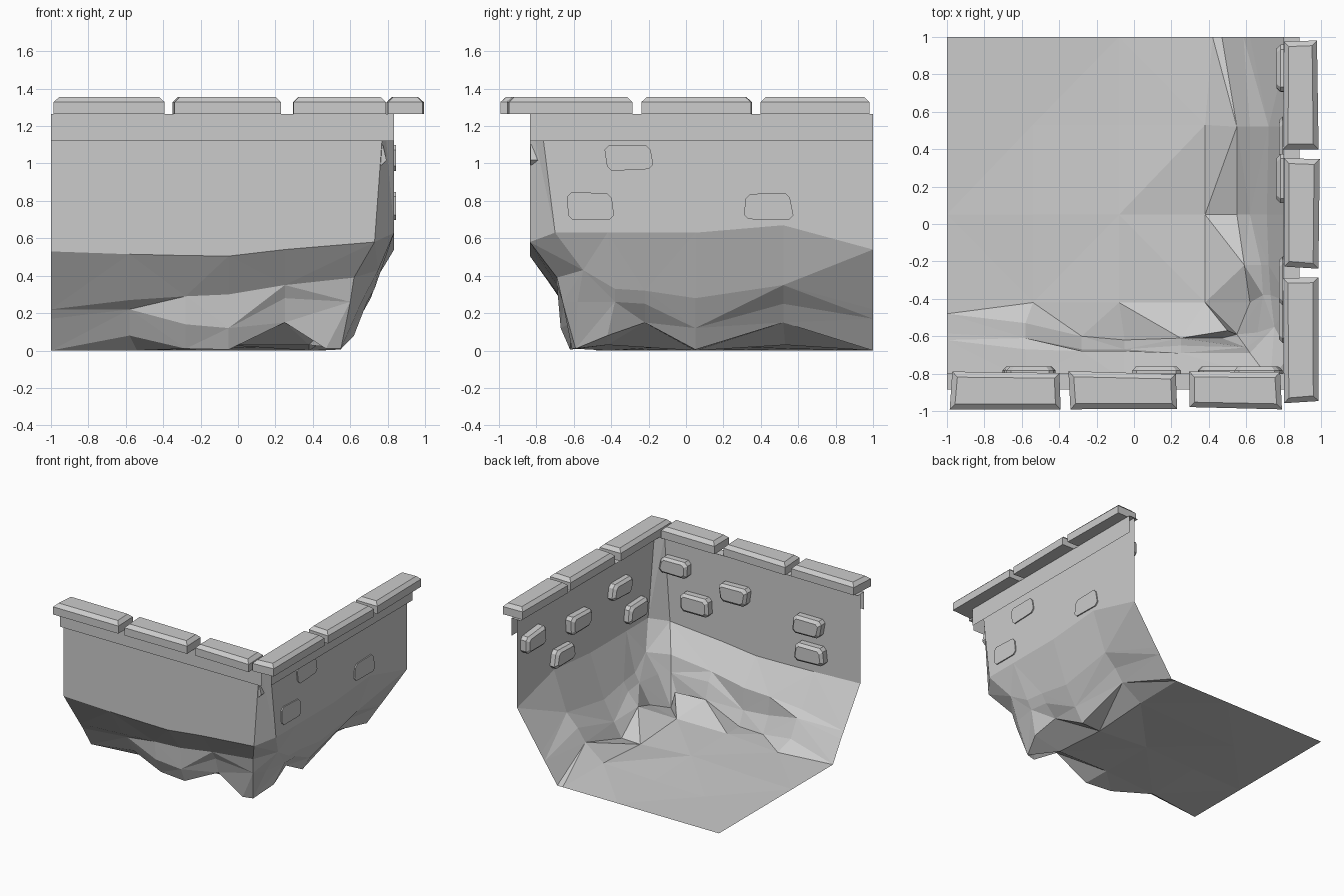
import bpy, random
from mathutils import Vector as V

if "Cube" in bpy.data.objects:
    bpy.data.objects.remove(bpy.data.objects["Cube"])
random.seed(4)

def mesh(name, verts, faces):
    me = bpy.data.meshes.new(name)
    me.from_pydata([tuple(v) for v in verts], [], faces)
    me.update()
    ob = bpy.data.objects.new(name, me)
    bpy.context.collection.objects.link(ob)
    return ob

def sheet(name, rows):
    """Triangulated strip mesh between rows of points, skipping collapsed triangles."""
    index, verts, faces = {}, [], []
    def vid(p):
        k = tuple(round(c, 4) for c in p)
        if k not in index:
            index[k] = len(verts)
            verts.append(k)
        return index[k]
    for j in range(len(rows) - 1):
        for i in range(len(rows[j]) - 1):
            a, b = vid(rows[j][i]), vid(rows[j][i + 1])
            c, d = vid(rows[j + 1][i + 1]), vid(rows[j + 1][i])
            tris = ((a, b, c), (a, c, d)) if (i + j) % 2 else ((a, b, d), (b, c, d))
            faces += [t for t in tris if len(set(t)) == 3]
    return mesh(name, verts, faces)

def block(name, origin, u, v, w, h, depth, inset, cut=0.0, jitter=0.01):
    """Chamfered stone: base outline w x h, raised along u x v, with inset top."""
    origin, u, v = V(origin), V(u), V(v)
    n = u.cross(v)
    base = []
    for sx, sy in ((-1, -1), (1, -1), (1, 1), (-1, 1)):
        x = sx * w / 2 + random.uniform(-jitter, jitter)
        y = sy * h / 2 + random.uniform(-jitter, jitter)
        if cut:
            p, q = (x - sx * cut, y), (x, y - sy * cut)
            base += [p, q] if sx * sy < 0 else [q, p]
        else:
            base.append((x, y))
    k, verts = len(base), []
    for z, s in ((0, 0), (depth * 0.7, 0), (depth, inset)):
        for x, y in base:
            x *= 1 - 2 * s / w
            y *= 1 - 2 * s / h
            verts.append(origin + u * x + v * y + n * z)
    faces = [tuple(range(k))[::-1], tuple(range(2 * k, 3 * k))]
    for r in (0, k):
        faces += [(r + i, r + (i + 1) % k, r + k + (i + 1) % k, r + k + i) for i in range(k)]
    return mesh(name, verts, faces)

W, TOP = 0.835, 1.265

# Rock slope stations: wall rim height, then (distance, height) down to the floor
front = [
    (-1.0, .53, (-.62, .22), (-.585, .17), (-.48, 0)),
    (-.58, .515, (-.67, .27), (-.61, .22), (-.53, .08)),
    (-.28, .508, (-.68, .29), (-.67, .14), (-.60, .01)),
    (-.05, .505, (-.68, .30), (-.67, .12), (-.62, .005)),
    (.25, .54, (-.69, .35), (-.65, .28), (-.61, .15)),
]
right = [
    (-.22, .63, (.72, .32), (.68, .25), (.59, .15)),
    (.05, .63, (.71, .28), (.62, .12), (.55, .005)),
    (.52, .67, (.72, .35), (.62, .25), (.55, .15)),
    (1.0, .54, (.62, .22), (.585, .17), (.47, 0)),
]
stations = [[(x, -W, TOP), (x, -W, z)] + [(x, y, h) for y, h in p] for x, z, *p in front]
# Inside corner with a small chamfered pillar
stations += [
    [(.78, -W, TOP), (.73, -W, .58), (.62, -.69, .39), (.60, -.66, .26), (.47, -.61, .01)],
    [(W, -.78, TOP), (W, -.70, .63), (.75, -.55, .43), (.66, -.58, .26), (.55, -.59, .01)],
    [(W, -.42, TOP), (W, -.42, .63), (.73, -.38, .33), (.69, -.38, .26), (.62, -.42, .08)],
]
stations += [[(W, y, TOP), (W, y, z)] + [(x, y, h) for x, h in p] for y, z, *p in right]
# Floor edge that the slope runs into
c = (.38, -.42, .03)
edge = [(-1, -.42, 0), (-.54, -.42, 0), (-.08, -.42, .03), (-.08, -.42, .03), c,
        (.50, -.57, .16), (.50, -.57, .16), c, c, (.38, .05, 0), (.38, .53, .03), (.42, 1, 0)]
for s, e in zip(stations, edge):
    s.append(e)
rows = list(zip(*stations))
sheet("wall", rows[:2])
sheet("rock_slope", rows[1:])

# Uneven floor
floor = []
for y, zs, xr in ((1, (0, 0, 0, 0), .42), (.53, (0, 0, .01, .03), .38),
                  (.05, (0, .01, .03, 0), .38), (-.42, (0, 0, .03, .03), .38)):
    floor.append([(x, y, z) for x, z in zip((-1, -.54, -.08, xr), zs)][::-1])
sheet("floor", floor)
mesh("floor_corner", [c, (.25, -.42, .03), (-.08, -.42, .03), (.25, -.61, .15), (.50, -.57, .16)],
     [(0, 2, 3), (0, 3, 4)])

# Overhanging trim bands under the cap stones
def band(name, inner, outer, ends, along_x):
    pts = []
    for d, z in ((inner, TOP), (outer, TOP), (outer, 1.12)):
        pts += [(e, -d, z) if along_x else (d, e, z) for e in ends]
    return mesh(name, pts, [(0, 2, 3, 1), (2, 4, 5, 3)])

band("front_band", .80, .885, (-1, W), True)
band("right_band", .80, .885, (-W, 1), False)

# Cap stones
X, Y, Z = (1, 0, 0), (0, 1, 0), (0, 0, 1)
for i, (a, b) in enumerate(((-.98, -.39), (-.345, .23), (.29, .785))):
    block(f"front_cap_{i}", ((a + b) / 2, -.89, TOP), X, Y, b - a, .19, .09, .028)
for i, (a, b) in enumerate(((-.95, -.28), (-.235, .345), (.40, .985))):
    block(f"right_cap_{i}", (.89, (a + b) / 2, TOP), X, Y, .19, b - a, .09, .028)

# Raised bricks on the inner wall faces
for i, (x, z) in enumerate(((.66, 1.06), (.47, .80), (.12, .98), (-.55, .89), (-.57, .67))):
    block(f"front_brick_{i}", (x, -W + .003, z), (-1, 0, 0), Z, .25, .14, .07, .02, .025)
for i, (y, z, out) in enumerate(((.83, 1.05, -.003), (.44, .775, .009), (.24, .98, -.003),
                                 (-.305, 1.03, .009), (-.515, .77, .009))):
    block(f"right_brick_{i}", (W + out, y, z), (0, -1, 0), Z, .25, .14, .07, .02, .025)

# Make the open sheets face up and inward
for ob in bpy.data.objects:
    if ob.name in ("wall", "rock_slope", "floor", "floor_corner"):
        inward = sum(p.area * p.normal.dot(V((-1, 1, 1))) for p in ob.data.polygons)
        if inward < 0:
            ob.data.flip_normals()
